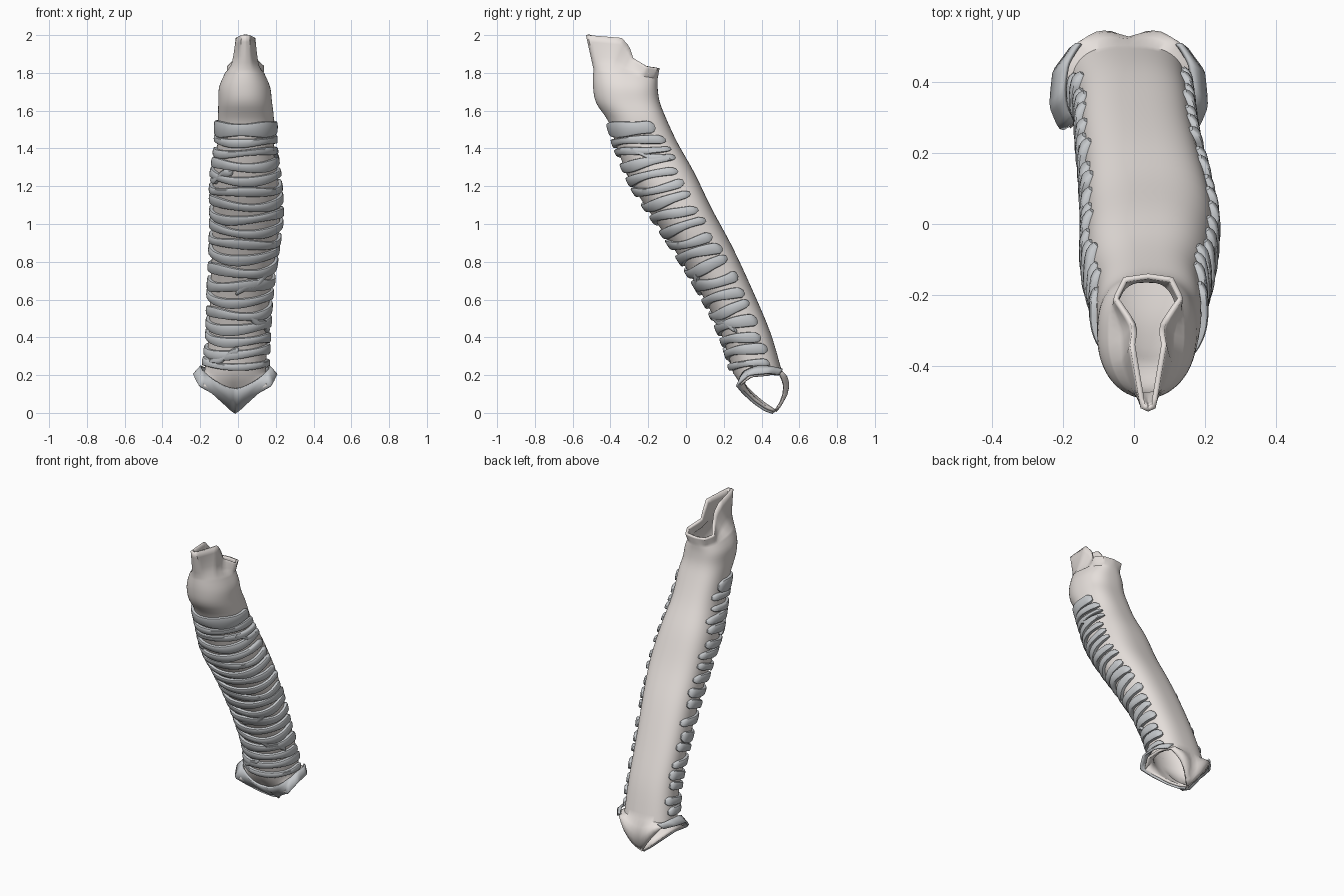
import bpy, bmesh, math, random
from mathutils import Vector

if "Cube" in bpy.data.objects:
    bpy.data.objects.remove(bpy.data.objects["Cube"])
random.seed(4)

# stations: front y, front z, back y, back z, centre x, half width
ST = [(.25, .21, .505, .23, -.015, .162), (.20, .38, .445, .43, 0, .155),
      (.11, .58, .352, .65, .01, .158), (-.02, .80, .245, .88, .03, .168),
      (-.15, 1.0, .137, 1.08, .045, .178), (-.28, 1.2, .045, 1.27, .04, .173),
      (-.365, 1.4, -.045, 1.43, .04, .15), (-.41, 1.54, -.11, 1.57, .042, .148),
      (-.475, 1.64, -.14, 1.65, .038, .142), (-.492, 1.73, -.15, 1.72, .035, .135),
      (-.49, 1.82, -.15, 1.77, .035, .105)]
# rims by angle from the front: angle, half x, y, z
TOP = [(0, 0, -.53, 2), (25, .022, -.52, 2), (60, .052, -.34, 1.985), (75, .045, -.30, 1.94),
       (90, .05, -.28, 1.88), (115, .1, -.21, 1.835), (150, .07, -.15, 1.825), (180, 0, -.14, 1.825)]
FORK = [(0, 0, .47, .003), (12, .02, .43, .016), (30, .06, .37, .055), (50, .11, .31, .105),
        (72, .165, .27, .145), (95, .19, .33, .20), (118, .19, .43, .21), (145, .15, .505, .20),
        (158, .09, .53, .12), (170, .04, .515, .05), (180, 0, .48, .005)]


def station(t):
    t = max(0, min(len(ST) - 1.0001, t))
    i = int(t)
    f = t - i
    p = [ST[max(0, min(len(ST) - 1, i + k))] for k in (-1, 0, 1, 2)]
    return [.5 * (2 * b + (c - a) * f + (2 * a - 5 * b + 4 * c - d) * f * f
                  + (3 * b - a - 3 * c + d) * f ** 3) for a, b, c, d in zip(*p)]


def surf(t, deg):
    yf, zf, yb, zb, xc, hw = station(t)
    c, s = math.cos(math.radians(deg)), math.sin(math.radians(deg))
    e = .95 if c > 0 else .75
    s = math.copysign(abs(s) ** e, s)
    c = math.copysign(abs(c) ** e, c)
    return Vector((xc + hw * s, (yf + yb) / 2 + c * (yf - yb) / 2, (zf + zb) / 2 + c * (zf - zb) / 2))


def outward(t, deg):
    yf, zf, yb, zb, xc, hw = station(t)
    return (surf(t, deg) - Vector((xc, (yf + yb) / 2, (zf + zb) / 2))).normalized()


def rim(table, deg, xc):
    sign = 1 if deg >= 0 else -1
    d = abs(deg)
    for a, b in zip(table, table[1:]):
        if d <= b[0]:
            f = (d - a[0]) / (b[0] - a[0])
            q = [u + (v - u) * f for u, v in zip(a, b)]
            return Vector((xc + sign * q[1], q[2], q[3]))


def fork_wall(f, deg):
    # wall between tube and fork edge, bowed outward at front and back
    p = surf(0, deg).lerp(rim(FORK, deg, -.015), f)
    c = math.cos(math.radians(deg))
    bow = 4 * f * (1 - f) * abs(c) ** 2
    p.y += bow * (.036 if c < 0 else -.012)
    p.z -= bow * (0 if c < 0 else .012)
    return p


def loft(name, rows, mat, wrap, caps=False):
    bm = bmesh.new()
    vs = [[bm.verts.new(p) for p in r] for r in rows]
    n = len(rows[0])
    for a, b in zip(vs, vs[1:]):
        for j in range(n if wrap else n - 1):
            k = (j + 1) % n
            bm.faces.new((a[j], a[k], b[k], b[j]))
    if caps:
        bm.faces.new(vs[0])
        bm.faces.new(vs[-1])
    bmesh.ops.recalc_face_normals(bm, faces=bm.faces)
    me = bpy.data.meshes.new(name)
    bm.to_mesh(me)
    bm.free()
    ob = bpy.data.objects.new(name, me)
    bpy.context.collection.objects.link(ob)
    me.materials.append(mat)
    bpy.context.view_layer.objects.active = ob
    ob.select_set(True)
    bpy.ops.object.shade_smooth_by_angle(angle=math.radians(40))
    ob.select_set(False)
    return ob


def material(name, col):
    m = bpy.data.materials.new(name)
    m.diffuse_color = col
    m.use_nodes = True
    m.node_tree.nodes["Principled BSDF"].inputs["Base Color"].default_value = m.diffuse_color
    return m


flesh = material("flesh", (.80, .75, .72, 1))
grey = material("cartilage", (.56, .58, .60, 1))

# windpipe wall: forked bottom, tube, pinched keyhole mouth
angles = [-180 + 6 * i for i in range(60)]
rows = [[fork_wall(f, a) for a in angles] for f in (1, .8, .6, .4, .2)]
for i in range(41):
    rows.append([surf(i * .25, a) for a in angles])
for f in (.2, .4, .6, .8, 1):
    row = []
    for a in angles:
        p, q = surf(10, a), rim(TOP, a, .04)
        r = p.lerp(q, f)
        r.x = p.x + (q.x - p.x) * f ** .45
        row.append(r)
    rows.append(row)
tube = loft("windpipe_wall", rows, flesh, True)
sol = tube.modifiers.new("wall", 'SOLIDIFY')
sol.thickness = .015
sol.offset = -1


# cartilage rings: open rounded bands wrapped on the front of the tube
def ring(name, t, height, a0, a1, slope=0, thick=.018, wob=.045):
    ph = random.uniform(0, 6)
    rows = []
    for i in range(41):
        u = i / 40
        a = a0 + (a1 - a0) * u
        tt = t + slope * (u - .5) + wob * math.sin(u * 9 + ph)
        end = max(.4, min(1, (min(u, 1 - u) / .04)) ** .5)
        h = height * end * (1 + .15 * math.sin(u * 13 + ph * 2))
        row = []
        for k in range(12):
            w = 2 * math.pi * k / 12
            c, s = math.cos(w), math.sin(w)
            c = math.copysign(abs(c) ** .5, c)
            s = math.copysign(abs(s) ** .5, s)
            v = tt + s * h / .4
            row.append(surf(v, a) + outward(v, a) * (.003 + c * thick * end))
        rows.append(row)
    loft(name, rows, grey, True, True)


for i in range(18):
    ring(f"cartilage_ring_{i + 1}", .3 + i * .347, random.uniform(.042, .054),
         -random.uniform(110, 124), random.uniform(112, 126), random.uniform(-.1, .1))
ring("top_cartilage_ring", 6.66, .115, -106, 112, wob=.015)
# short branches that bridge neighbouring rings
for i, (t, a, sl) in enumerate([(.55, -25, .4), (1.45, 45, -.4), (2.45, 20, .35),
                                (5.2, -50, .4), (5.7, 85, -.4)]):
    ring(f"ring_branch_{i + 1}", t, .035, a - 28, a + 28, sl)

# flared cartilage collar covering the front of the fork and curling round its sides
rows = []
for i in range(73):
    a = (i - 36) * 3.9
    s = abs(math.sin(math.radians(min(abs(a), 140))))
    side = math.copysign(1, a) if a else 0
    front = max(0, math.cos(math.radians(a)))
    f1 = .25 + .1 * front
    flare = .03 * s ** 3
    push = Vector((0, -.008 * front, -.004 * front))
    low = fork_wall(1, a) + Vector((side * flare, 0, 0)) + push
    mid = fork_wall((1 + f1) / 2, a) + Vector((side * flare * .6, 0, .02 * s)) + push * 1.3
    up = fork_wall(f1, a) + outward(0, a) * .012 + Vector((0, 0, .03 * s ** 3))
    rows.append([low, mid, up])
collar = loft("fork_collar", rows, grey, False)
m = collar.modifiers.new("thickness", 'SOLIDIFY')
m.thickness = .012
m.offset = 0
